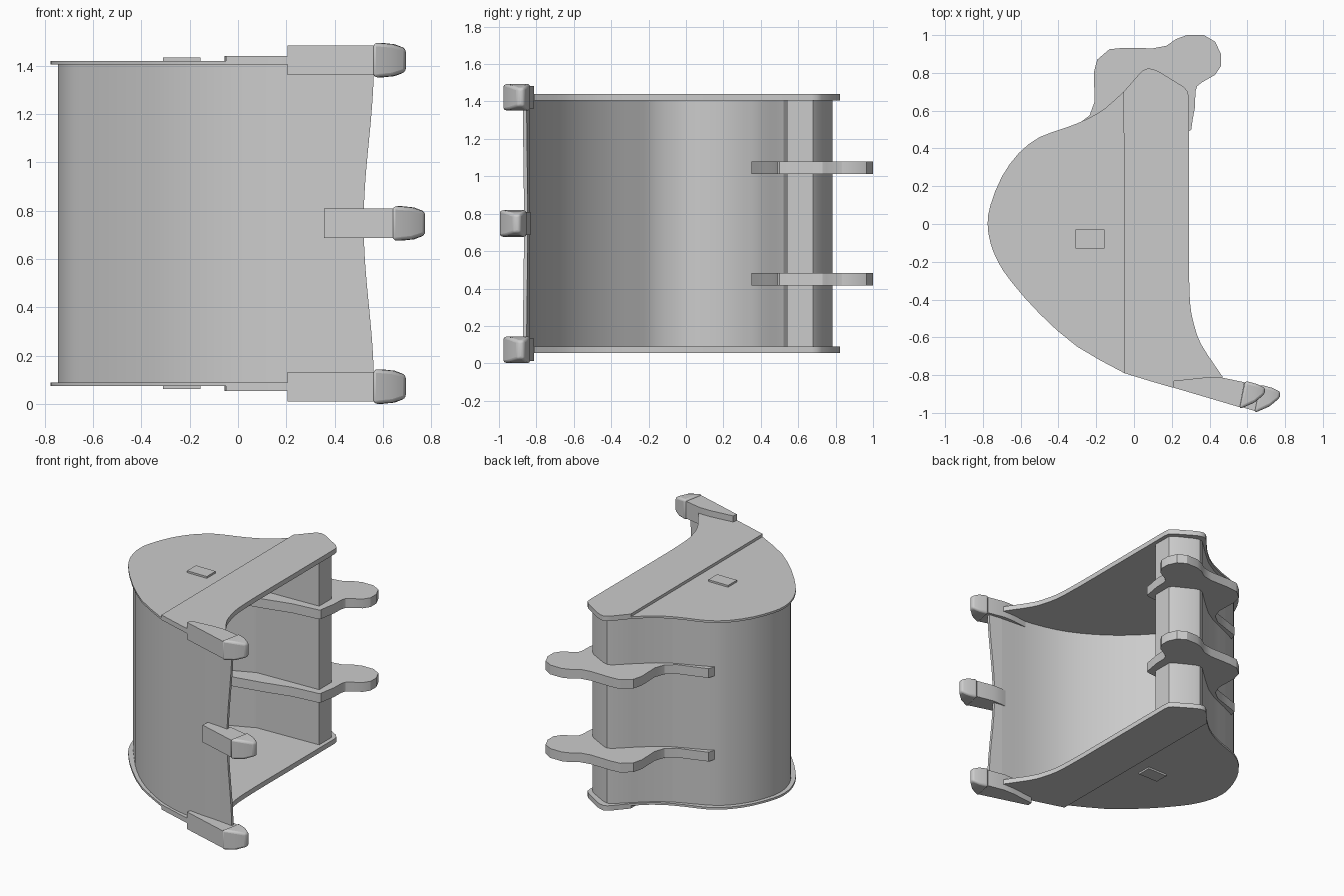
import bpy, bmesh, math
from mathutils import Vector

if "Cube" in bpy.data.objects:
    bpy.data.objects.remove(bpy.data.objects["Cube"])

MID = 0.7475  # mirror plane height of the bucket


def finish(name, bm):
    bmesh.ops.recalc_face_normals(bm, faces=bm.faces)
    me = bpy.data.meshes.new(name)
    bm.to_mesh(me)
    bm.free()
    ob = bpy.data.objects.new(name, me)
    bpy.context.collection.objects.link(ob)
    return ob


def prism(name, pts, z0, z1):
    """Extrude an xy outline from z0 to z1."""
    bm = bmesh.new()
    lo = [bm.verts.new((x, y, z0)) for x, y in pts]
    hi = [bm.verts.new((x, y, z1)) for x, y in pts]
    n = len(pts)
    for i in range(n):
        j = (i + 1) % n
        bm.faces.new((lo[i], lo[j], hi[j], hi[i]))
    caps = [bm.faces.new(lo[::-1]), bm.faces.new(hi)]
    bmesh.ops.triangulate(bm, faces=caps)
    return finish(name, bm)


def pair(name, pts, z0, z1):
    """Prism plus its mirror copy about the mid height."""
    prism(name + "_upper", pts, z0, z1)
    prism(name + "_lower", pts, 2 * MID - z1, 2 * MID - z0)


def smooth(pts, k=3):
    """Catmull-Rom refinement of an open polyline."""
    p = [Vector(q) for q in pts]
    p = [2 * p[0] - p[1]] + p + [2 * p[-1] - p[-2]]
    out = []
    for a, b, c, d in zip(p, p[1:], p[2:], p[3:]):
        for i in range(k):
            t = i / k
            out.append(0.5 * (2 * b + (c - a) * t + (2 * a - 5 * b + 4 * c - d) * t * t
                              + (3 * b - a - 3 * c + d) * t ** 3))
    return out + [p[-2]]


# curved shell
outer = smooth([(.47, -.86), (.2, -.835), (-.05, -.765), (-.29, -.625), (-.48, -.455),
                (-.625, -.28), (-.695, -.185), (-.732, -.09), (-.745, 0), (-.73, .1),
                (-.675, .235), (-.58, .36), (-.48, .43), (-.25, .53), (-.17, .58)])
inner = []
for i, p in enumerate(outer):
    t = (outer[min(i + 1, len(outer) - 1)] - outer[max(i - 1, 0)]).normalized()
    inner.append(p + Vector((t.y, -t.x)) * 0.02)
prism("shell", outer + inner[::-1], .085, 2 * MID - .085)

# hollow-looking cross beam at the back edge
prism("cross_beam", [(-.27, .52), (.262, .54), (.262, .68), (.235, .705), (.11, .772), (.075, .782),
                     (.045, .772), (-.06, .675), (-.17, .58)], .085, 2 * MID - .085)

# scalloped cutting lip
bm = bmesh.new()
rows = []
for i in range(41):
    z = .09 + (2 * MID - .18) * i / 40
    s = math.sin(2 * math.pi * (z - .075) / (2 * (MID - .075)) / 2) ** 2
    x = .562 - .042 * s
    y = -.86 - .13 * (x - .47)
    rows.append([bm.verts.new(c) for c in
                 ((.46, -.86, z), (x, y, z), (x, y + .02, z), (.46, -.838, z))])
for a, b in zip(rows, rows[1:]):
    for j in range(4):
        bm.faces.new((a[j], a[(j + 1) % 4], b[(j + 1) % 4], b[j]))
bm.faces.new(rows[0])
bm.faces.new(rows[-1])
finish("cutting_lip", bm)

# thin rear half and thick front half of each side plate
pair("side_plate_thin",
     smooth([(-.05, .705), (-.15, .615), (-.25, .555), (-.36, .51), (-.5, .46), (-.61, .375),
             (-.70, .25), (-.76, .1), (-.775, 0), (-.76, -.1), (-.72, -.2), (-.65, -.305),
             (-.5, -.475), (-.3, -.65), (-.05, -.79)], 2), 1.405, 1.42)
pair("side_plate_thick",
     [(-.055, .70), (-.05, -.79), (.08, -.83), (.2, -.865), (.46, -.86), (.47, -.81)]
     + smooth([(.47, -.81), (.36, -.645), (.32, -.54), (.297, -.42), (.29, -.2)])[1:]
     + [(.29, .67), (.285, .7), (.265, .725), (.13, .808), (.1, .82), (.075, .824),
        (.05, .815), (.03, .797)], 1.405, 1.44)
pair("side_pad", [(-.31, -.13), (-.155, -.13), (-.155, -.03), (-.31, -.03)], 1.41, 1.433)

# mounting ears hooked around the beam
ear = [(-.5, .46), (-.42, .487), (-.3, .525), (-.235, .575), (-.208, .65), (-.213, .8),
       (-.195, .87), (-.13, .925), (-.06, .932), (.1, .93), (.17, .943), (.225, .98),
       (.28, 1), (.37, 1), (.43, .965), (.46, .9), (.46, .835), (.43, .79), (.36, .75),
       (.335, .73), (.325, .7), (.323, .62), (.31, .55), (.303, .5), (.29, .49),
       (.1, .47), (-.1, .42), (-.45, .35), (-.52, .39)]
pair("mounting_ear", ear, 1.012, 1.078)


# tooth = flat shank plus rounded tapering cap
def tooth(name, start, dx, dy, zc):
    shank = [(start, -.865 - .3 * (start - .205)), (.56, -.97), (.585, -.838), (.46, -.812),
             (.38, -.812), (start + .005, -.83)]
    prism(name + "_shank", [(x + dx, y + dy) for x, y in shank], zc - .061, zc + .061)
    bm = bmesh.new()
    rings = []
    for xt, yt, xb, yb, h in ((.588, -.83, .558, -.98, .0725), (.65, -.847, .635, -.947, .066),
                              (.695, -.868, .693, -.9, .048)):
        rings.append([bm.verts.new((x + dx, y + dy, zc + z)) for x, y, z in
                      ((xt, yt, -h), (xt, yt, h), (xb, yb, h), (xb, yb, -h))])
    for a, b in zip(rings, rings[1:]):
        for j in range(4):
            bm.faces.new((a[j], a[(j + 1) % 4], b[(j + 1) % 4], b[j]))
    bm.faces.new(rings[0])
    bm.faces.new(rings[-1])
    ob = finish(name + "_cap", bm)
    bev = ob.modifiers.new("round", 'BEVEL')
    bev.width, bev.segments = .014, 3


tooth("lower_tooth", .205, 0, 0, .0725)
tooth("upper_tooth", .205, 0, 0, 2 * MID - .0725)
tooth("middle_tooth", .275, .08, -.02, MID)

# smooth curved faces, keep edges sharp
for ob in bpy.context.collection.objects:
    ob.select_set(True)
    bpy.context.view_layer.objects.active = ob
bpy.ops.object.shade_smooth_by_angle(angle=math.radians(30))
